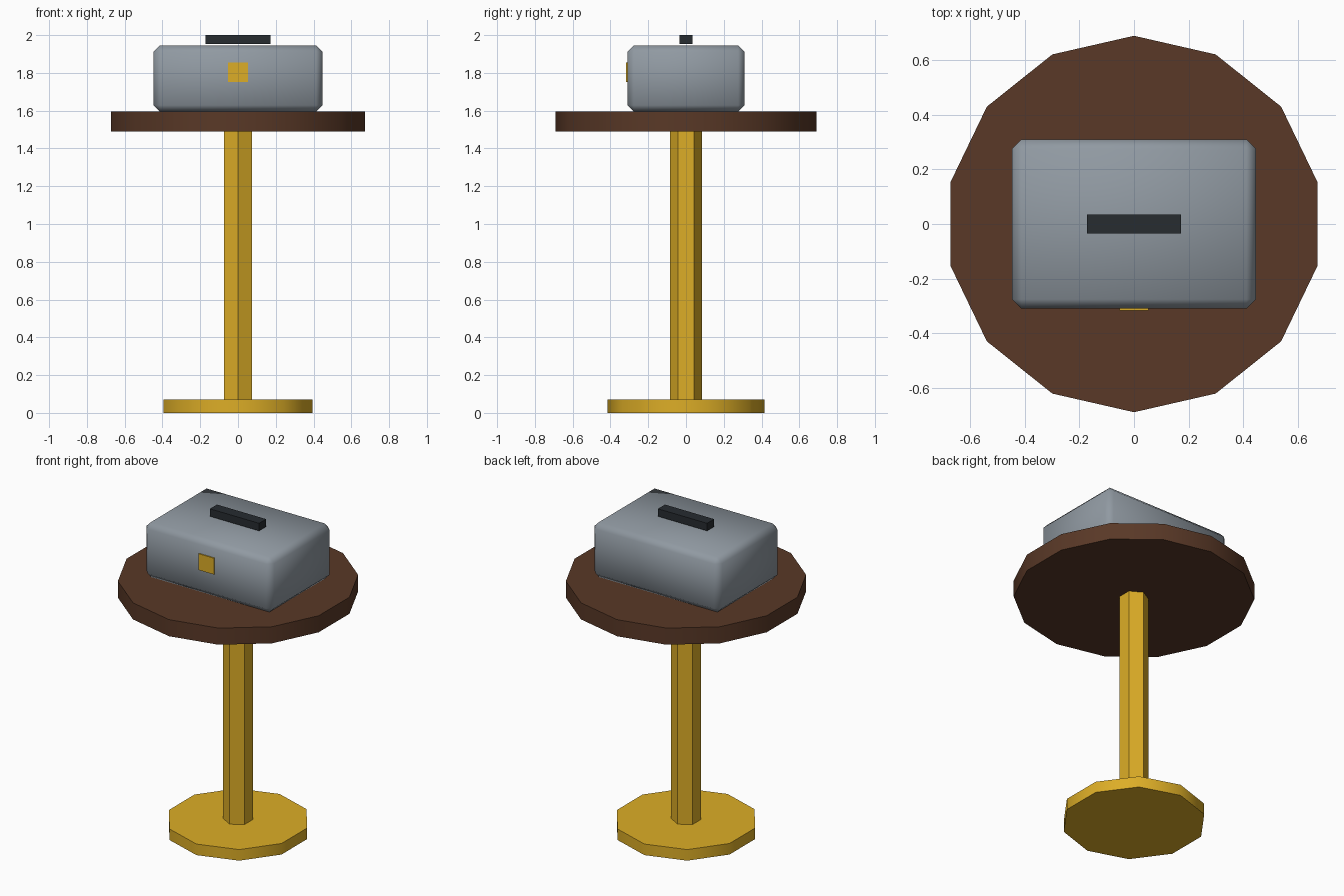
import bpy, bmesh, math
from mathutils import Matrix

if "Cube" in bpy.data.objects:
    bpy.data.objects.remove(bpy.data.objects["Cube"])


def material(name, rgb):
    m = bpy.data.materials.new(name)
    m.diffuse_color = (*rgb, 1)
    m.use_nodes = True
    m.node_tree.nodes["Principled BSDF"].inputs["Base Color"].default_value = m.diffuse_color
    return m


def finish(name, bm, mat):
    me = bpy.data.meshes.new(name)
    bm.to_mesh(me)
    bm.free()
    ob = bpy.data.objects.new(name, me)
    bpy.context.collection.objects.link(ob)
    me.materials.append(mat)
    bpy.context.view_layer.objects.active = ob
    bpy.ops.object.select_all(action='DESELECT')
    ob.select_set(True)
    bpy.ops.object.shade_smooth_by_angle(angle=math.radians(50))
    return ob


def disc(name, sides, radius, z0, z1, mat):
    bm = bmesh.new()
    bmesh.ops.create_cone(bm, cap_ends=True, segments=sides, radius1=radius,
                          radius2=radius, depth=z1 - z0,
                          matrix=Matrix.Translation((0, 0, (z0 + z1) / 2)))
    # keep one corner pointing along y
    v = max(bm.verts, key=lambda v: v.co.y).co
    bmesh.ops.rotate(bm, verts=bm.verts,
                     matrix=Matrix.Rotation(math.atan2(v.x, v.y), 3, 'Z'))
    return finish(name, bm, mat)


def box(name, lo, hi, mat, bevel=0):
    bm = bmesh.new()
    bmesh.ops.create_cube(bm, size=1)
    for v in bm.verts:
        v.co = [(a + b) / 2 + c * (b - a) for a, b, c in zip(lo, hi, v.co)]
    if bevel:
        bmesh.ops.bevel(bm, geom=bm.edges[:], offset=bevel, segments=1,
                        affect='EDGES')
    return finish(name, bm, mat)


brass = material("brass", (0.72, 0.42, 0.02))
wood = material("wood", (0.10, 0.04, 0.02))
steel = material("steel", (0.28, 0.32, 0.36))
dark = material("dark", (0.02, 0.025, 0.03))

# Pedestal table
disc("base", 10, 0.415, 0.0, 0.07, brass)
disc("column", 6, 0.085, 0.07, 1.49, brass)
disc("table_top", 14, 0.69, 1.49, 1.595, wood)

# Case with handle and latch
box("case", (-0.447, -0.31, 1.595), (0.447, 0.31, 1.945), steel, 0.034)
box("handle", (-0.172, -0.035, 1.952), (0.172, 0.035, 2.0), dark)
box("latch", (-0.053, -0.317, 1.752), (0.053, -0.304, 1.855), brass)
